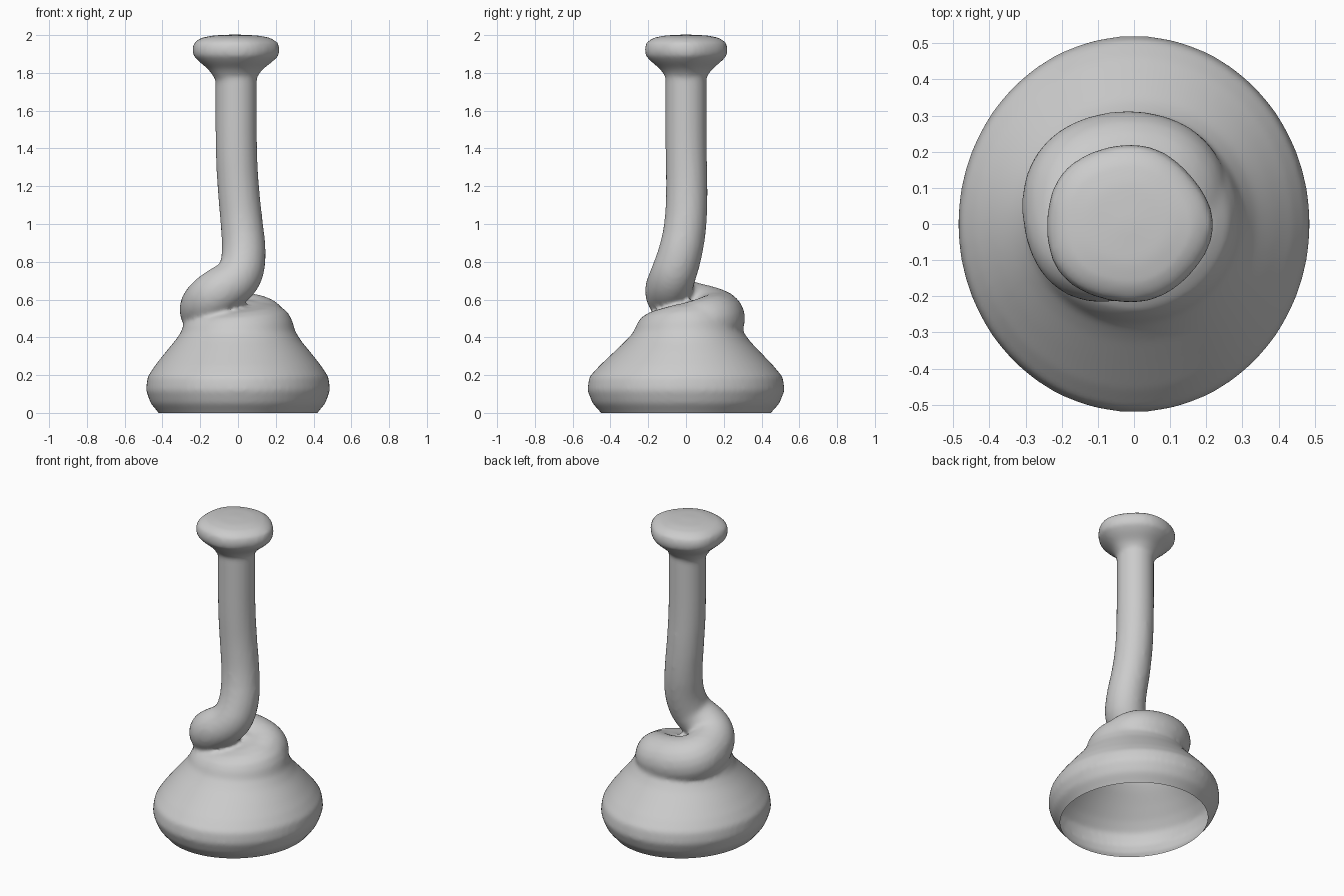
import bpy, bmesh, math

cube = bpy.data.objects.get("Cube")
if cube:
    bpy.data.objects.remove(cube)

grey = bpy.data.materials.new("plain grey")
grey.use_nodes = True
grey.diffuse_color = (0.6, 0.6, 0.6, 1)
grey.node_tree.nodes["Principled BSDF"].inputs["Base Color"].default_value = (0.6, 0.6, 0.6, 1)

bm = bmesh.new()


def lathe(profile, shape, steps=64):
    """Revolve (radius, height) pairs; shape maps angle, radius, height to a point."""
    rings = []
    for r, z in profile:
        rings.append([bm.verts.new(shape(math.tau * i / steps, r, z)) for i in range(steps)])
    for a, b in zip(rings, rings[1:]):
        for i in range(steps):
            j = (i + 1) % steps
            bm.faces.new((a[i], a[j], b[j], b[i]))
    bm.faces.new(rings[0][::-1])
    bm.faces.new(rings[-1])


def tube(path):
    """Sweep a round section along (x, y, z, radius) points."""
    curve = bpy.data.curves.new("tube_path", "CURVE")
    curve.dimensions = "3D"
    curve.bevel_depth = 1
    curve.bevel_resolution = 8
    curve.use_fill_caps = True
    spline = curve.splines.new("NURBS")
    spline.points.add(len(path) - 1)
    for p, (x, y, z, r) in zip(spline.points, path):
        p.co = (x, y, z, 1)
        p.radius = r
    spline.order_u = 3
    spline.use_endpoint_u = True
    spline.resolution_u = 8
    helper = bpy.data.objects.new("tube_path", curve)
    mesh = bpy.data.meshes.new_from_object(helper)
    bm.from_mesh(mesh)
    bpy.data.objects.remove(helper)
    bpy.data.meshes.remove(mesh)


# Bell base: rounder and shifted back near the top, shoulder rising to the back left
def bell(a, r, z):
    t = min(1, max(0, (z - 0.2) / 0.25))
    lift = 0.035 * max(0, (z - 0.4) / 0.2) * math.cos(a - 0.8)
    return (r * math.cos(a), (1.07 - 0.12 * t) * r * math.sin(a) + 0.012 * t, z + lift)


lathe([(0.38, -0.06), (0.42, 0.0), (0.462, 0.05), (0.488, 0.12), (0.479, 0.19),
       (0.44, 0.25), (0.385, 0.32), (0.335, 0.38), (0.302, 0.43), (0.287, 0.48),
       (0.262, 0.52), (0.215, 0.55), (0.15, 0.565), (0.01, 0.57)], bell)

# Shaft bending down into a coil that winds round the shoulder
tube([(-0.01, 0, 1.92, 0.11), (-0.01, 0, 1.7, 0.11), (-0.01, 0, 1.4, 0.11),
      (0.0, 0.005, 1.2, 0.11), (0.02, 0.0, 1.0, 0.112), (0.035, -0.03, 0.84, 0.117),
      (0.01, -0.075, 0.71, 0.122), (-0.12, -0.10, 0.63, 0.128), (-0.17, -0.02, 0.565, 0.14),
      (-0.165, 0.13, 0.525, 0.145), (-0.02, 0.18, 0.5, 0.145), (0.12, 0.14, 0.485, 0.14),
      (0.15, 0.0, 0.46, 0.12), (0.09, -0.09, 0.43, 0.11)])


# Flared knob with a slightly uneven rim
def knob(a, r, z):
    r *= 1 + 0.015 * math.cos(3 * a + 0.4) + 0.015 * math.cos(5 * a)
    return (r * math.cos(a) - 0.017, 0.95 * r * math.sin(a), z)


lathe([(0.09, 1.74), (0.115, 1.78), (0.145, 1.82), (0.195, 1.86), (0.225, 1.89),
       (0.232, 1.925), (0.222, 1.96), (0.185, 1.985), (0.12, 1.998), (0.01, 2.003)], knob)

# Fuse the parts into one soft skin
bmesh.ops.recalc_face_normals(bm, faces=bm.faces)
mesh = bpy.data.meshes.new("fused_parts")
bm.to_mesh(mesh)
body = bpy.data.objects.new("plunger_body", mesh)
bpy.context.collection.objects.link(body)
remesh = body.modifiers.new("fuse", "REMESH")
remesh.mode = "VOXEL"
remesh.voxel_size = 0.014
soft = body.modifiers.new("soften", "SMOOTH")
soft.factor = 0.5
soft.iterations = 7
skin = bpy.data.meshes.new_from_object(body.evaluated_get(bpy.context.evaluated_depsgraph_get()))

# Cut the skin level at the ground, leaving a thin open bell
bm.clear()
bm.from_mesh(skin)
bmesh.ops.bisect_plane(bm, geom=bm.verts[:] + bm.edges[:] + bm.faces[:],
                       plane_co=(0, 0, 0), plane_no=(0, 0, -1), clear_outer=True)
for face in bm.faces:
    face.smooth = True
bm.to_mesh(skin)
bm.free()
body.modifiers.clear()
body.data = skin
skin.name = "plunger_body"
skin.materials.append(grey)
bpy.data.meshes.remove(mesh)
